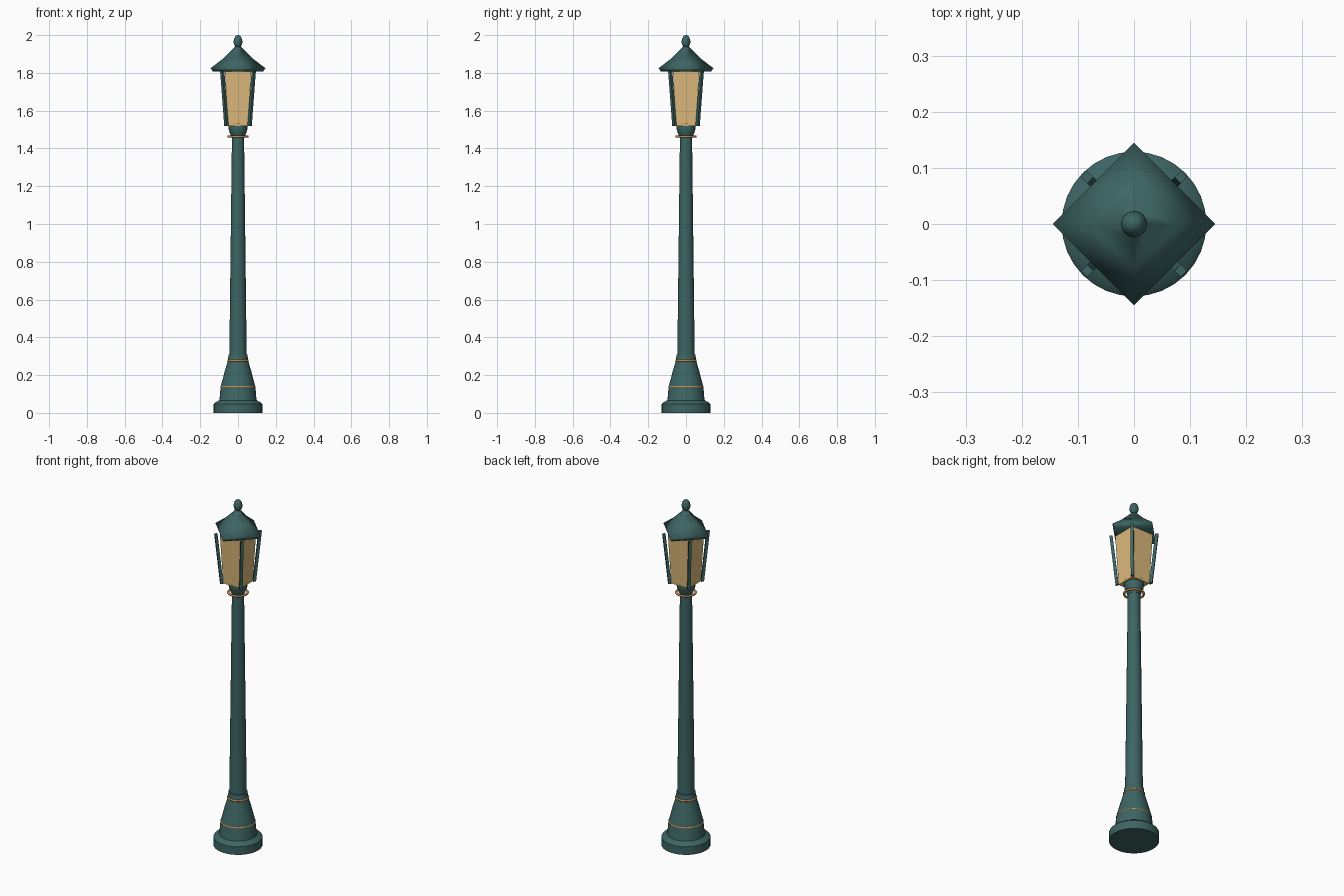
import bpy, bmesh, math
from mathutils import Vector, Matrix

if "Cube" in bpy.data.objects:
    bpy.data.objects.remove(bpy.data.objects["Cube"])


def material(name, rgb):
    m = bpy.data.materials.new(name)
    m.diffuse_color = (*rgb, 1.0)
    m.use_nodes = True
    m.node_tree.nodes["Principled BSDF"].inputs["Base Color"].default_value = m.diffuse_color
    return m


GREEN = material("dark green paint", (0.046, 0.130, 0.125))
GOLD = material("gold trim", (0.58, 0.25, 0.065))
GLASS = material("warm glass", (0.72, 0.49, 0.20))


def finish(bm, name, mat, smooth_angle=None):
    bmesh.ops.recalc_face_normals(bm, faces=bm.faces)
    me = bpy.data.meshes.new(name)
    bm.to_mesh(me)
    bm.free()
    me.materials.append(mat)
    ob = bpy.data.objects.new(name, me)
    bpy.context.collection.objects.link(ob)
    if smooth_angle:
        bpy.ops.object.select_all(action='DESELECT')
        ob.select_set(True)
        bpy.context.view_layer.objects.active = ob
        bpy.ops.object.shade_smooth_by_angle(angle=math.radians(smooth_angle))
    return ob


def lathe(name, profile, mat, sides=32, turn=0.0, smooth_angle=40):
    """Stack rings of (radius, height) and cap both ends."""
    bm = bmesh.new()
    rings = []
    for r, z in profile:
        rings.append([bm.verts.new((r * math.cos(turn + math.tau * i / sides),
                                    r * math.sin(turn + math.tau * i / sides), z))
                      for i in range(sides)])
    for a, b in zip(rings, rings[1:]):
        for i in range(sides):
            j = (i + 1) % sides
            bm.faces.new((a[i], a[j], b[j], b[i]))
    bm.faces.new(rings[0][::-1])
    bm.faces.new(rings[-1])
    return finish(bm, name, mat, smooth_angle)


def gold_ring(name, radius, z, thick):
    bpy.ops.mesh.primitive_torus_add(location=(0, 0, z), major_radius=radius,
                                     minor_radius=thick, major_segments=40,
                                     minor_segments=8)
    ob = bpy.context.object
    ob.name = name
    ob.data.materials.append(GOLD)
    bpy.ops.object.shade_smooth()


# Foot and flared pedestal
lathe("foot", [(0.129, 0), (0.129, 0.047), (0.121, 0.056), (0.10, 0.066),
               (0.097, 0.08), (0.092, 0.138), (0.086, 0.16), (0.072, 0.215),
               (0.060, 0.255), (0.053, 0.282), (0.050, 0.31)], GREEN)
gold_ring("lower_pedestal_ring", 0.087, 0.138, 0.006)
gold_ring("upper_pedestal_ring", 0.051, 0.277, 0.006)

# Tapered shaft
lathe("shaft", [(0.046, 0.30), (0.032, 1.47)], GREEN, 24)

# Collar carrying the lantern
gold_ring("collar_ring", 0.051, 1.463, 0.006)
lathe("collar", [(0.034, 1.455), (0.040, 1.475), (0.048, 1.492),
                 (0.050, 1.508), (0.050, 1.53)], GREEN)
gold_ring("lantern_seat_ring", 0.051, 1.532, 0.007)

# Square glass body, wider at the top
lathe("lantern_glass", [(0.079, 1.52), (0.097, 1.81)], GLASS, 4,
      math.pi / 4, None)

# Leaning corner bars
for k in range(4):
    bm = bmesh.new()
    bmesh.ops.create_cube(bm, size=1.0)
    for v in bm.verts:
        top = v.co.z > 0
        v.co = Vector((v.co.x * 0.016 + (0.118 if top else 0.087),
                       v.co.y * 0.016, 1.81 if top else 1.52))
    bm.transform(Matrix.Rotation(math.pi / 4 + k * math.pi / 2, 4, 'Z'))
    finish(bm, "corner_bar_%d" % (k + 1), GREEN)

# Four-sided roof set diagonally to the glass
lathe("roof", [(0.134, 1.808), (0.145, 1.825), (0.078, 1.876),
               (0.024, 1.929), (0.012, 1.945)], GREEN, 4, 0, 100)

# Egg-shaped finial
bpy.ops.mesh.primitive_uv_sphere_add(segments=24, ring_count=14, radius=1,
                                     location=(0, 0, 1.966))
finial = bpy.context.object
finial.name = "finial"
finial.scale = (0.023, 0.023, 0.034)
finial.data.materials.append(GREEN)
bpy.ops.object.shade_smooth()
